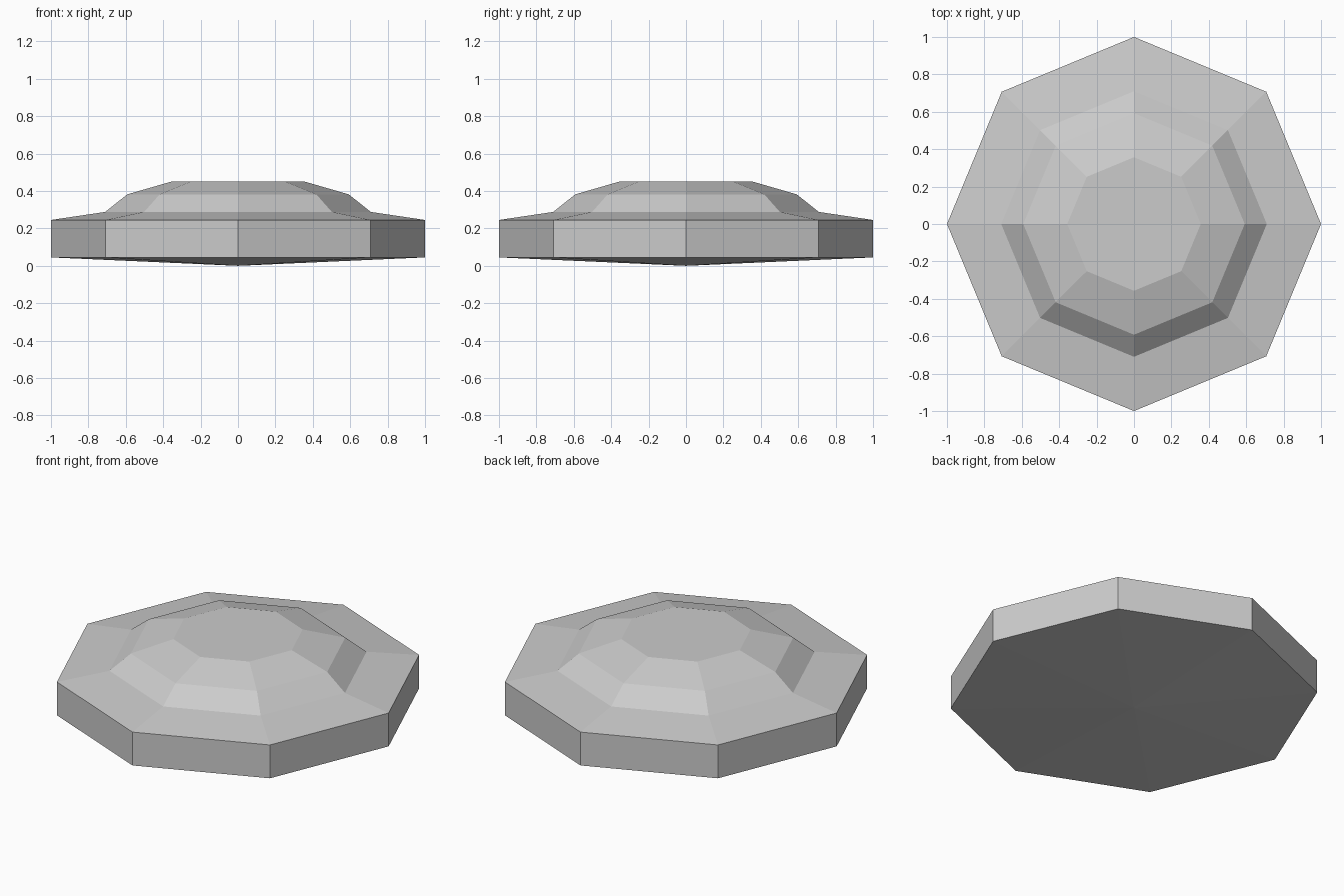
import bpy
import bmesh
from math import cos, sin, pi

SIDES = 8

# Remove the default object
cube = bpy.data.objects.get("Cube")
if cube:
    bpy.data.objects.remove(cube, do_unlink=True)

# Single plain grey material
grey = bpy.data.materials.new("light_grey")
grey.use_nodes = True
colour = (0.6, 0.6, 0.6, 1)
grey.diffuse_color = colour
grey.node_tree.nodes["Principled BSDF"].inputs["Base Color"].default_value = colour


def ring(bm, radius, z):
    return [bm.verts.new((radius * cos(2 * pi * i / SIDES),
                          radius * sin(2 * pi * i / SIDES), z))
            for i in range(SIDES)]


# Octagonal disc: shallow cone base, upright rim, sloped ledge, stepped dome
profile = [(1, 0.045), (1, 0.245), (0.71, 0.288), (0.592, 0.382), (0.357, 0.45)]
bm = bmesh.new()
rings = [ring(bm, r, z) for r, z in profile]
tip = bm.verts.new((0, 0, 0))

for i in range(SIDES):
    j = (i + 1) % SIDES
    bm.faces.new((tip, rings[0][j], rings[0][i]))
    for low, high in zip(rings, rings[1:]):
        bm.faces.new((low[i], low[j], high[j], high[i]))
bm.faces.new(rings[-1])  # flat top
bmesh.ops.recalc_face_normals(bm, faces=bm.faces)

mesh = bpy.data.meshes.new("domed_disc")
bm.to_mesh(mesh)
bm.free()
mesh.materials.append(grey)
disc = bpy.data.objects.new("domed_disc", mesh)
bpy.context.scene.collection.objects.link(disc)
